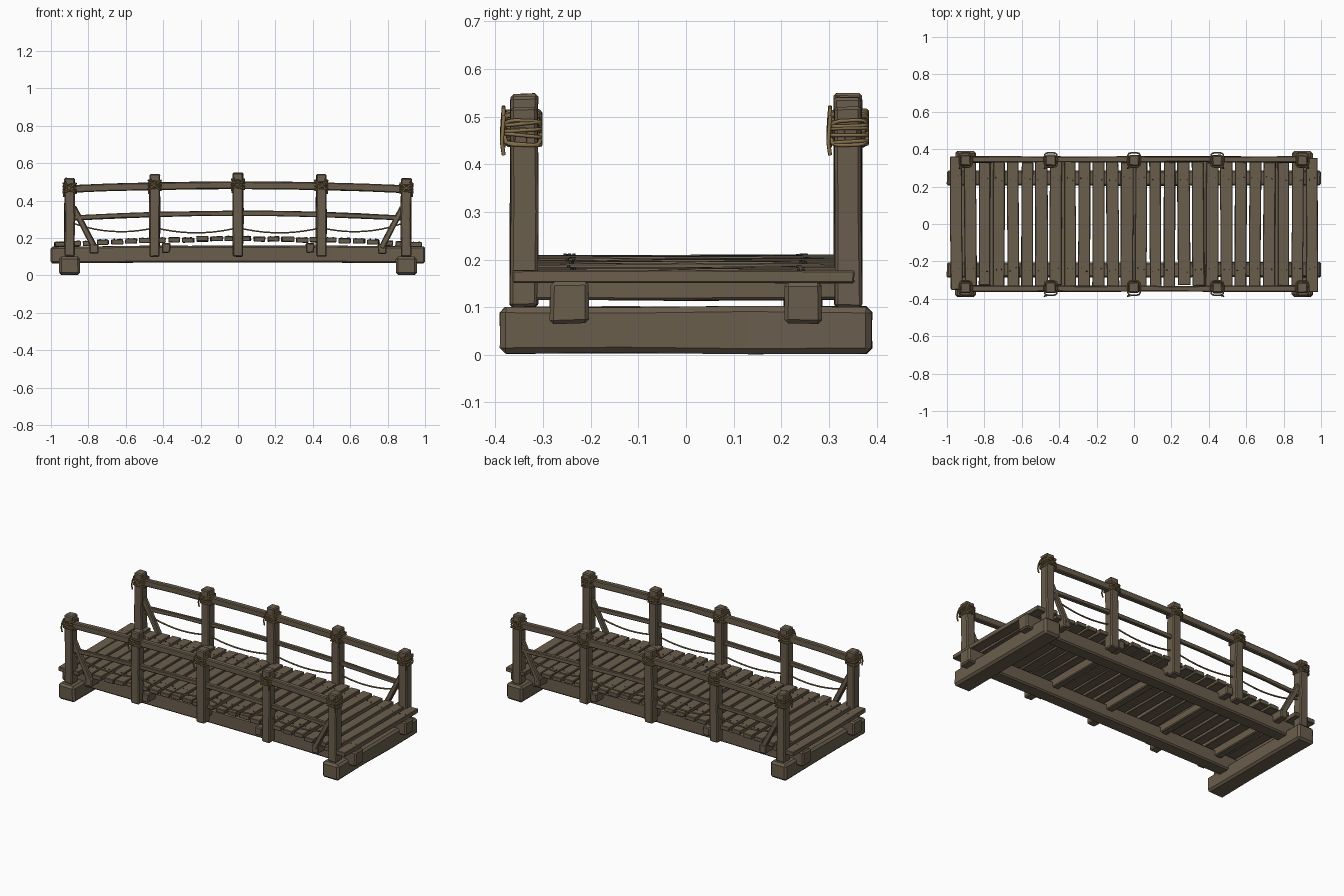
import bpy, bmesh, math, random
from mathutils import Vector

if "Cube" in bpy.data.objects:
    bpy.data.objects.remove(bpy.data.objects["Cube"])

random.seed(4)
R = random.uniform


def mat(name, c):
    m = bpy.data.materials.new(name)
    m.diffuse_color = (*c, 1)
    m.use_nodes = True
    m.node_tree.nodes["Principled BSDF"].inputs["Base Color"].default_value = m.diffuse_color
    return m


WOOD = mat("weathered wood", (0.145, 0.112, 0.074))
ROPE = mat("tan rope", (0.23, 0.16, 0.07))
IRON = mat("dark iron nails", (0.05, 0.045, 0.04))


def finish(bm, name, material):
    bmesh.ops.recalc_face_normals(bm, faces=bm.faces)
    me = bpy.data.meshes.new(name)
    bm.to_mesh(me)
    bm.free()
    me.materials.append(material)
    ob = bpy.data.objects.new(name, me)
    bpy.context.collection.objects.link(ob)
    return ob


def timber(name, pts, w, h, side=(0, 1, 0), bevel=0.005, wob=0.002, material=WOOD):
    """Rectangular timber swept along pts; w runs along `side`, h across it."""
    bm = bmesh.new()
    pts = [Vector(p) for p in pts]
    s = Vector(side).normalized()
    rings = []
    for i, p in enumerate(pts):
        d = (pts[min(i + 1, len(pts) - 1)] - pts[max(i - 1, 0)]).normalized()
        u = d.cross(s).normalized()
        ring = []
        for a, b in ((-1, -1), (1, -1), (1, 1), (-1, 1)):
            jit = Vector((R(-wob, wob), R(-wob, wob), R(-wob, wob)))
            ring.append(bm.verts.new(p + s * a * w / 2 + u * b * h / 2 + jit))
        rings.append(ring)
    for r0, r1 in zip(rings, rings[1:]):
        for k in range(4):
            bm.faces.new((r0[k], r0[(k + 1) % 4], r1[(k + 1) % 4], r1[k]))
    bm.faces.new(rings[0][::-1])
    bm.faces.new(rings[-1])
    bmesh.ops.recalc_face_normals(bm, faces=bm.faces)
    sharp = [e for e in bm.edges if e.calc_face_angle(0) > 0.7]
    bmesh.ops.bevel(bm, geom=sharp, offset=bevel, segments=1, affect='EDGES')
    return finish(bm, name, material)


def rope(name, paths, radius):
    """Rope made of (points, closed) paths, turned into a mesh."""
    cu = bpy.data.curves.new(name, 'CURVE')
    cu.dimensions = '3D'
    cu.bevel_depth = radius
    cu.bevel_resolution = 1
    cu.use_fill_caps = True
    for pts, closed in paths:
        sp = cu.splines.new('POLY')
        sp.points.add(len(pts) - 1)
        for q, p in zip(sp.points, pts):
            q.co = (*p, 1)
        sp.use_cyclic_u = closed
    tmp = bpy.data.objects.new(name + "_curve", cu)
    bpy.context.collection.objects.link(tmp)
    bpy.context.view_layer.update()
    me = bpy.data.meshes.new_from_object(tmp.evaluated_get(bpy.context.evaluated_depsgraph_get()))
    bpy.data.objects.remove(tmp)
    me.materials.clear()
    me.materials.append(ROPE)
    me.shade_smooth()
    ob = bpy.data.objects.new(name, me)
    bpy.context.collection.objects.link(ob)


def arch(x, end, rise):
    return end + rise * (1 - x * x)


POSTS = (-0.9, -0.445, 0, 0.445, 0.9)
PY = 0.34

# ground sills under each end
for x in (-0.9, 0.9):
    timber("ground_sill", [(x, y, 0.052) for y in (-0.39, -0.13, 0.13, 0.39)],
           0.11, 0.098, side=(1, 0, 0), bevel=0.012)

# long stringers
for y in (-0.245, 0.245):
    timber("stringer", [(x, y, arch(x, 0.109, 0.006)) for x in (-1, -0.5, 0, 0.5, 1)],
           0.08, 0.088, bevel=0.008)

# cross joists carrying the deck and the brace feet
for x in (-0.77, -0.385, 0, 0.385, 0.77):
    z = arch(x, 0.136, 0.012)
    timber("cross_joist", [(x, y, z) for y in (-0.355, 0, 0.355)], 0.045, 0.052, side=(1, 0, 0))

# deck planks following a shallow arch, with nails over the stringers
N, PITCH = 26, 1.978 / 26
nails = bmesh.new()
for i in range(N):
    x = (i - (N - 1) / 2) * PITCH
    z = arch(x, 0.161, 0.033) + R(-0.003, 0.003)
    w = PITCH - R(0.008, 0.016)
    half = 0.357 if i in (0, 1, N - 2, N - 1) else 0.335
    skew = R(-0.003, 0.003)
    timber("deck_plank", [(x - skew, -half + R(-.008, .008), z + R(-.002, .002)), (x, 0, z),
                          (x + skew, half + R(-.008, .008), z + R(-.002, .002))],
           w, 0.026, side=(1, 0, 0), bevel=0.003, wob=0.0015)
    for y in (-0.245, 0.245):
        for dx in (-0.016, 0.016):
            geo = bmesh.ops.create_cone(nails, cap_ends=True, segments=6,
                                        radius1=0.004, radius2=0.003, depth=0.006)
            bmesh.ops.translate(nails, verts=geo['verts'],
                                vec=(x + dx + R(-.003, .003), y + R(-.012, .012), z + 0.013))
finish(nails, "deck_nails", IRON)

# railings, the same on both sides
for s in (-1, 1):
    y = s * PY
    for x in POSTS:
        top = arch(x, 0.514, 0.034)
        timber("rail_post", [(x, y, 0.1), (x + R(-.003, .003), y, 0.3), (x, y, top)],
               0.058, 0.056, bevel=0.006)

    xs = (-0.93, -0.68, -0.445, -0.22, 0, 0.22, 0.445, 0.68, 0.93)
    timber("hand_rail", [(x, s * 0.346, arch(x, 0.456, 0.026)) for x in xs], 0.032, 0.04)
    timber("middle_rail", [(x * 0.95, s * 0.343, arch(x, 0.302, 0.03)) for x in xs],
           0.022, 0.027, bevel=0.004)

    # diagonal braces at the end posts
    for e in (-1, 1):
        timber("end_brace", [(e * 0.88, y, 0.365), (e * 0.765, y, 0.145)], 0.03, 0.03)

    # sagging rope between the posts
    pts = []
    for a, b in zip(POSTS, POSTS[1:]):
        for k in range(10):
            t = k / 10
            x = a + (b - a) * t
            h = 0.255 + 0.03 * max(0, (abs(x) - 0.445) / 0.455) ** 2
            pts.append((x, y, h - 0.11 * t * (1 - t)))
    pts.append((0.9, y, 0.285))
    rope("sagging_rope", [(pts, False)], 0.0045)

    # lashings: stacked and crossed turns with a loose end
    for x in POSTS:
        zc = arch(x, 0.456, 0.026) + 0.005
        paths = []
        for k in range(6):
            off = (k - 1.5) * 0.013 if k < 4 else 0
            tx = R(-0.006, 0.006) if k < 4 else (0.026 if k == 4 else -0.026)
            ty = R(-0.004, 0.004)
            loop = []
            for j in range(16):
                a = 2 * math.pi * (j + 0.5) / 16
                cx = math.copysign(abs(math.cos(a)) ** 0.45, math.cos(a))
                cy = math.copysign(abs(math.sin(a)) ** 0.45, math.sin(a))
                loop.append((x + cx * 0.034, s * 0.3425 + cy * 0.038, zc + off + cx * tx + cy * ty))
            paths.append((loop, True))
        yy, sx = s * 0.3425 - 0.04, (1 if x > 0 else -1)
        paths.append(([(x + sx * 0.02, yy, zc + 0.035), (x + sx * 0.03, yy - 0.002, zc + 0.01),
                       (x + sx * 0.034, yy - 0.004, zc - 0.02), (x + sx * 0.031, yy, zc - 0.047)], False))
        rope("post_lashing", paths, 0.0042)
